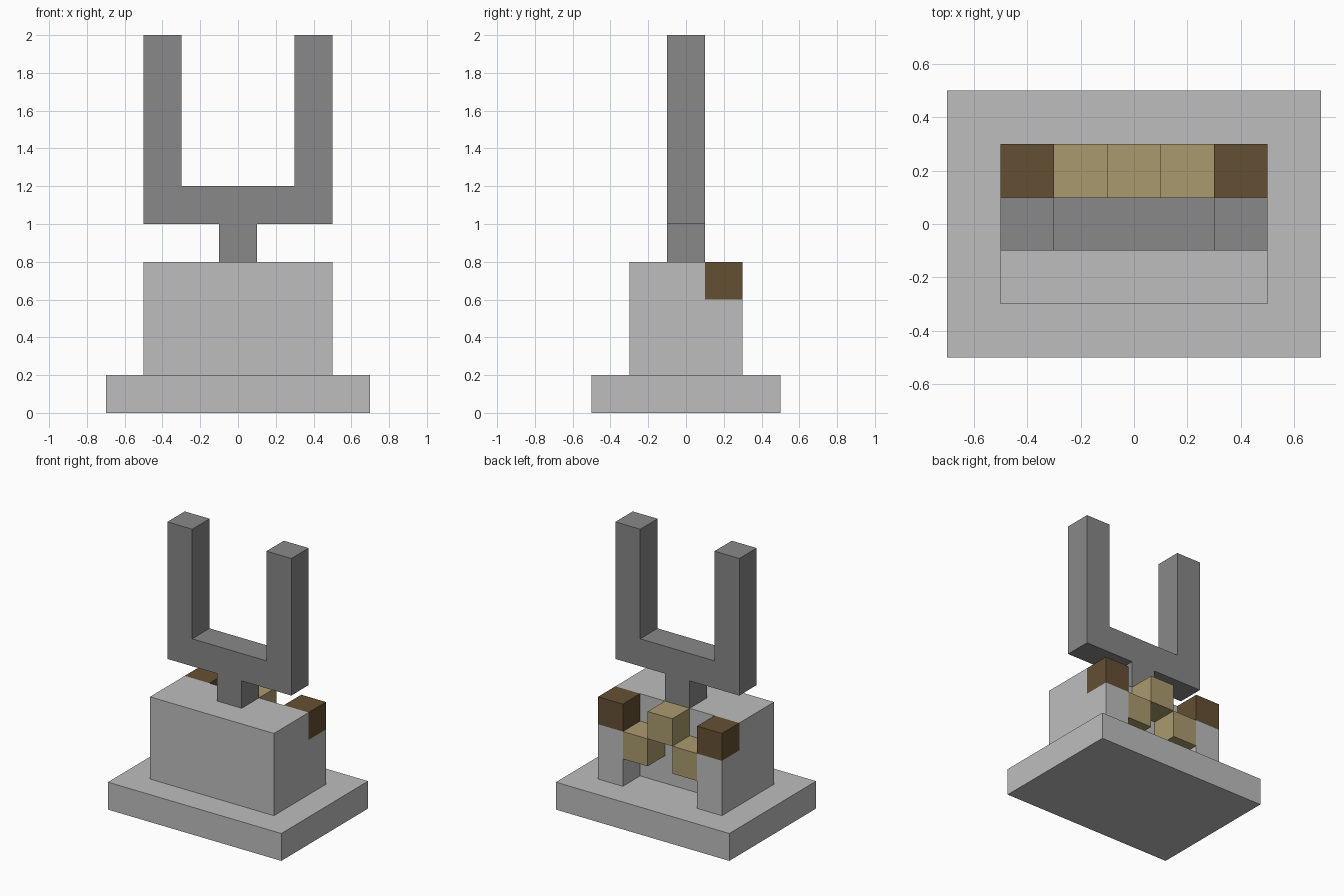
import bpy
import bmesh

cube = bpy.data.objects.get("Cube")
if cube:
    bpy.data.objects.remove(cube, do_unlink=True)


def material(name, rgb):
    mat = bpy.data.materials.new(name)
    mat.use_nodes = True
    mat.diffuse_color = (*rgb, 1)
    mat.node_tree.nodes["Principled BSDF"].inputs["Base Color"].default_value = (*rgb, 1)
    return mat


pale_stone = material("pale stone", (0.515, 0.515, 0.515))
dark_stone = material("dark stone", (0.246, 0.246, 0.246))
dark_wood = material("dark wood", (0.130, 0.080, 0.033))
light_wood = material("light wood", (0.402, 0.328, 0.156))


def prism(name, outline, direction, mat):
    """Extrude a flat outline of 3D points along a direction."""
    bm = bmesh.new()
    face = bm.faces.new([bm.verts.new(p) for p in outline])
    ext = bmesh.ops.extrude_face_region(bm, geom=[face], use_keep_orig=True)
    moved = [v for v in ext["geom"] if isinstance(v, bmesh.types.BMVert)]
    bmesh.ops.translate(bm, verts=moved, vec=direction)
    bmesh.ops.recalc_face_normals(bm, faces=bm.faces)
    mesh = bpy.data.meshes.new(name)
    bm.to_mesh(mesh)
    bm.free()
    mesh.materials.append(mat)
    obj = bpy.data.objects.new(name, mesh)
    bpy.context.collection.objects.link(obj)
    return obj


def box(name, x, y, z, mat):
    outline = [(x[0], y[0], z[0]), (x[1], y[0], z[0]), (x[1], y[1], z[0]), (x[0], y[1], z[0])]
    return prism(name, outline, (0, 0, z[1] - z[0]), mat)


# Stepped pedestal with two rear pillars framing a recess
box("base_slab", (-0.7, 0.7), (-0.5, 0.5), (0, 0.2), pale_stone)
box("pedestal_block", (-0.5, 0.5), (-0.3, 0.1), (0.2, 0.8), pale_stone)

# Rear pillars, their wooden caps and the stepped wooden arch
rear = (0.1, 0.3)
for side, x in (("right", (-0.5, -0.3)), ("left", (0.3, 0.5))):
    box(side + "_rear_pillar", x, rear, (0.2, 0.6), pale_stone)
    box(side + "_pillar_cap", x, rear, (0.6, 0.8), dark_wood)
for side, x in (("right", (-0.3, -0.1)), ("left", (0.1, 0.3))):
    box(side + "_arch_block", x, rear, (0.4, 0.6), light_wood)
box("arch_keystone", (-0.1, 0.1), rear, (0.6, 0.8), light_wood)

# Two-pronged fork on a short post, mirrored from half of its profile
half = [(0.1, 0.8), (0.1, 1.0), (0.5, 1.0), (0.5, 2.0), (0.3, 2.0), (0.3, 1.2)]
profile = half + [(-x, z) for x, z in reversed(half)]
prism("fork", [(x, -0.1, z) for x, z in profile], (0, 0.2, 0), dark_stone)
